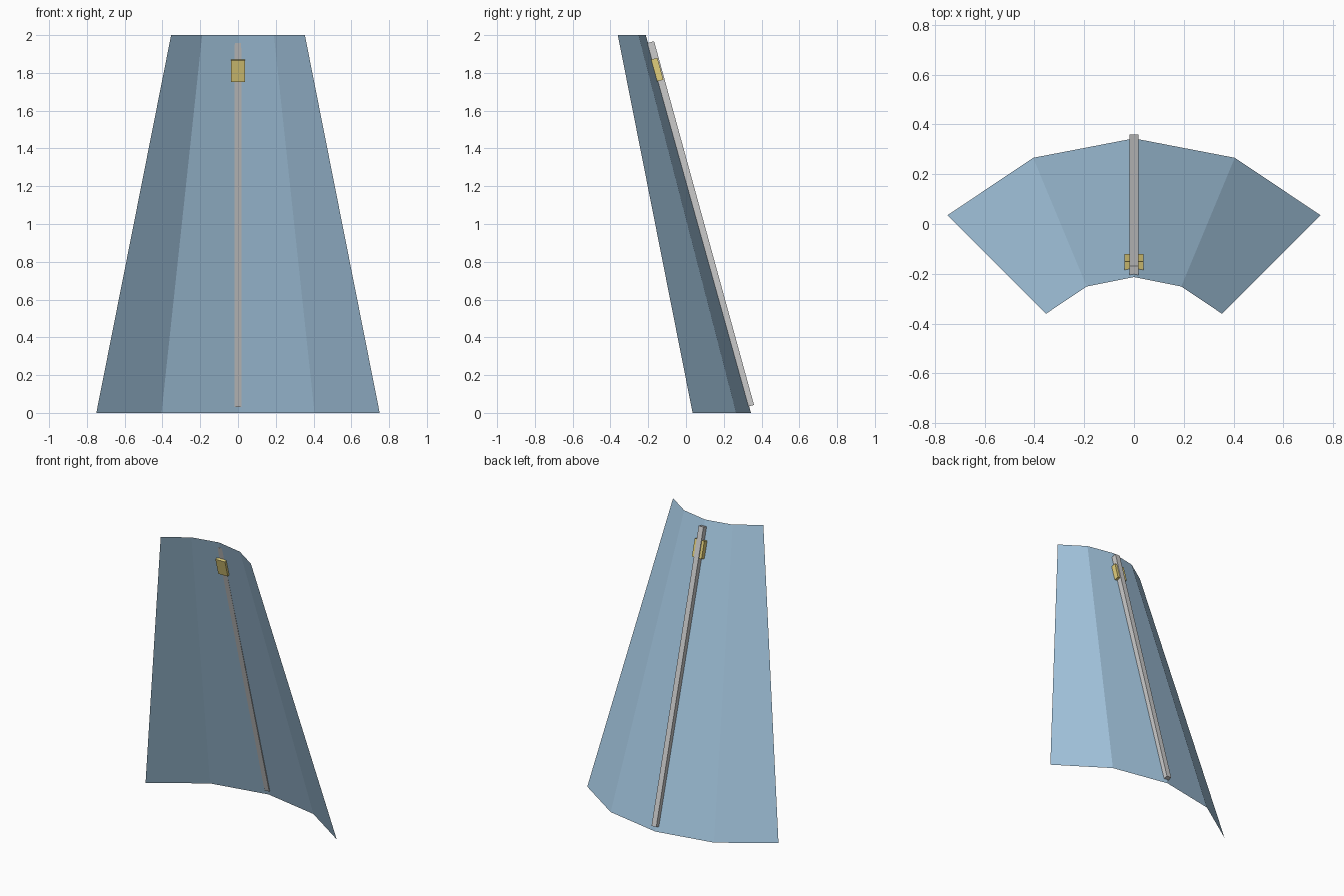
import bpy, bmesh
from math import radians

if "Cube" in bpy.data.objects:
    bpy.data.objects.remove(bpy.data.objects["Cube"])

TILT = radians(15.36)


def material(name, rgb):
    m = bpy.data.materials.new(name)
    m.diffuse_color = (*rgb, 1)
    m.use_nodes = True
    m.node_tree.nodes["Principled BSDF"].inputs["Base Color"].default_value = m.diffuse_color
    return m


def tilted_box(name, size, loc, mat=None):
    bpy.ops.mesh.primitive_cube_add(size=1, location=loc, rotation=(TILT, 0, 0))
    ob = bpy.context.object
    ob.name = name
    ob.scale = size
    bpy.ops.object.transform_apply(location=False, rotation=False, scale=True)
    if mat:
        ob.data.materials.append(mat)
    return ob


def mirrored(half):
    return [(-x, y) for x, y in half[:0:-1]] + half


# Folded sheet: four flat panels between a wide lower and a narrow upper outline
bottom = mirrored([(0, 0.344), (0.405, 0.266), (0.75, 0.035)])
top = mirrored([(0, -0.213), (0.19, -0.251), (0.354, -0.361)])
bm = bmesh.new()
low = [bm.verts.new((x, y, 0)) for x, y in bottom]
high = [bm.verts.new((x, y, 2)) for x, y in top]
for i in range(len(low) - 1):
    bm.faces.new((low[i], low[i + 1], high[i + 1], high[i]))
mesh = bpy.data.meshes.new("cloth_sheet")
bm.to_mesh(mesh)
bm.free()
sheet = bpy.data.objects.new("cloth_sheet", mesh)
bpy.context.collection.objects.link(sheet)
mesh.materials.append(material("blue_cloth", (0.38, 0.58, 0.76)))

# Square rod running along the centre fold
tilted_box("spine_rod", (0.037, 0.037, 1.997), (0, 0.0777, 1.0))

# Clasp gripping the rod near the top
tilted_box("clasp", (0.075, 0.05, 0.12), (0, -0.1596, 1.8154),
           material("brass", (0.75, 0.62, 0.2)))
